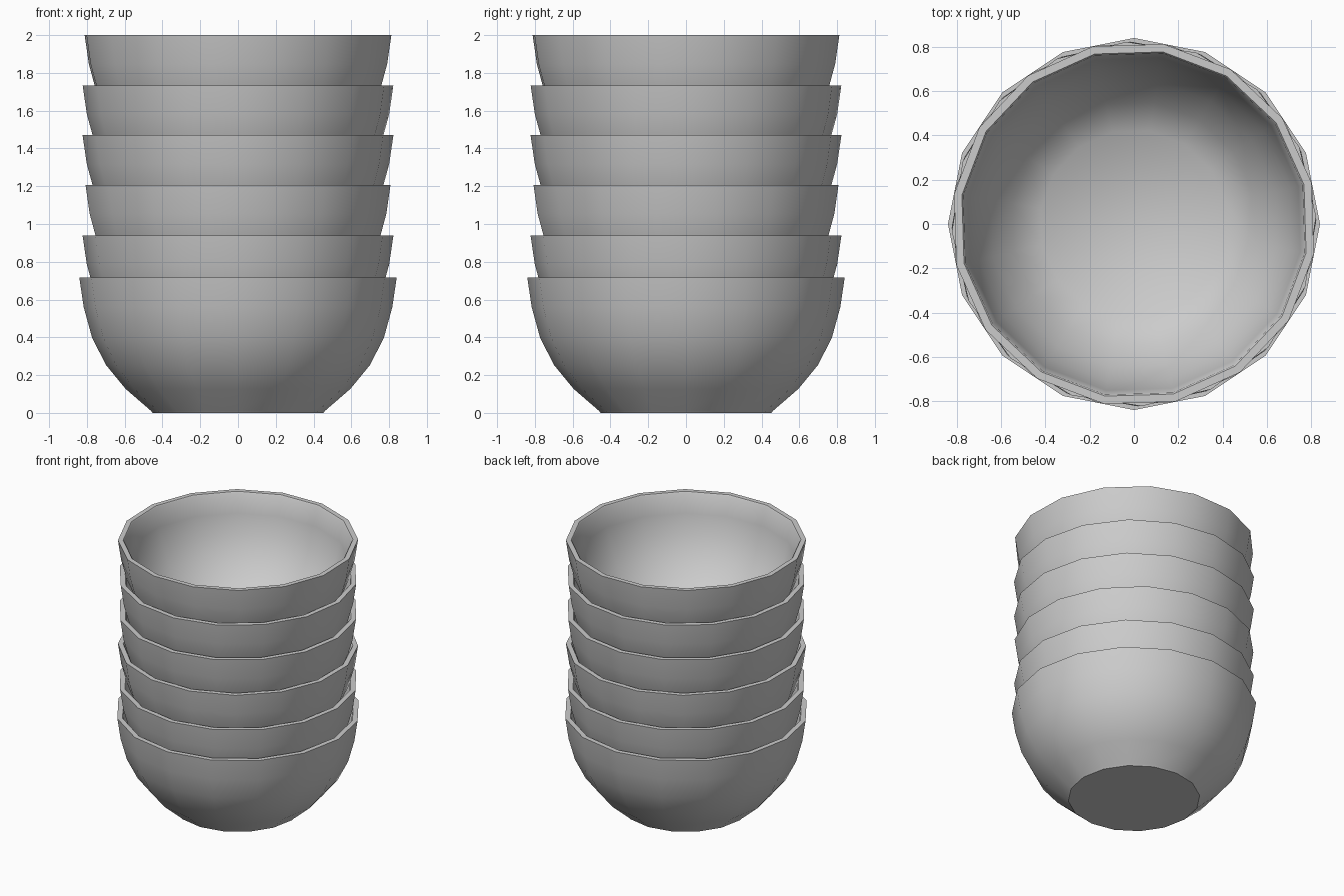
import bpy, bmesh, math

SIDES = 16

# Remove the default cube
cube = bpy.data.objects.get("Cube")
if cube:
    bpy.data.objects.remove(cube, do_unlink=True)

# One plain grey glaze
glaze = bpy.data.materials.new("light grey glaze")
glaze.use_nodes = True
grey = (0.6, 0.6, 0.6, 1)
glaze.diffuse_color = grey
glaze.node_tree.nodes["Principled BSDF"].inputs["Base Color"].default_value = grey

# Bowl cross-section (radius, height): foot, outer wall, rim, inner wall, floor
PROFILE = [
    (0.452, 0.0), (0.462, 0.012),
    (0.595, 0.127), (0.70, 0.255), (0.773, 0.40), (0.817, 0.56), (0.84, 0.716),
    (0.804, 0.716), (0.797, 0.708),
    (0.777, 0.56), (0.735, 0.415), (0.667, 0.28), (0.568, 0.16), (0.435, 0.052),
]
HEIGHT = 0.716


def make_bowl(name, rim_z, scale, turn):
    """Lathe the cross-section and place the bowl with its rim at rim_z."""
    bm = bmesh.new()
    rings = []
    for r, z in PROFILE:
        ring = []
        for i in range(SIDES):
            a = math.tau * i / SIDES + math.radians(turn)
            ring.append(bm.verts.new((scale * r * math.cos(a), scale * r * math.sin(a), scale * z)))
        rings.append(ring)
    for low, high in zip(rings, rings[1:]):
        for i in range(SIDES):
            j = (i + 1) % SIDES
            bm.faces.new((low[i], low[j], high[j], high[i]))
    bm.faces.new(rings[0][::-1])   # underside
    bm.faces.new(rings[-1])        # inside floor
    mesh = bpy.data.meshes.new(name)
    bm.to_mesh(mesh)
    bm.free()
    mesh.materials.append(glaze)
    bowl = bpy.data.objects.new(name, mesh)
    bowl.location.z = rim_z - scale * HEIGHT
    bpy.context.collection.objects.link(bowl)
    bpy.ops.object.select_all(action="DESELECT")
    bowl.select_set(True)
    bpy.context.view_layer.objects.active = bowl
    bpy.ops.object.shade_smooth_by_angle(angle=math.radians(44))


# Stack from bottom to top: name, rim height, scale, turn in degrees
STACK = [
    ("bottom_bowl", 0.716, 1.0, 0),
    ("second_bowl", 0.94, 0.98, 1),
    ("third_bowl", 1.207, 0.98, 11.25),
    ("fourth_bowl", 1.47, 0.98, 1.5),
    ("fifth_bowl", 1.733, 0.98, 2.5),
    ("top_bowl", 2.0, 0.98, 13),
]
for entry in STACK:
    make_bowl(*entry)
